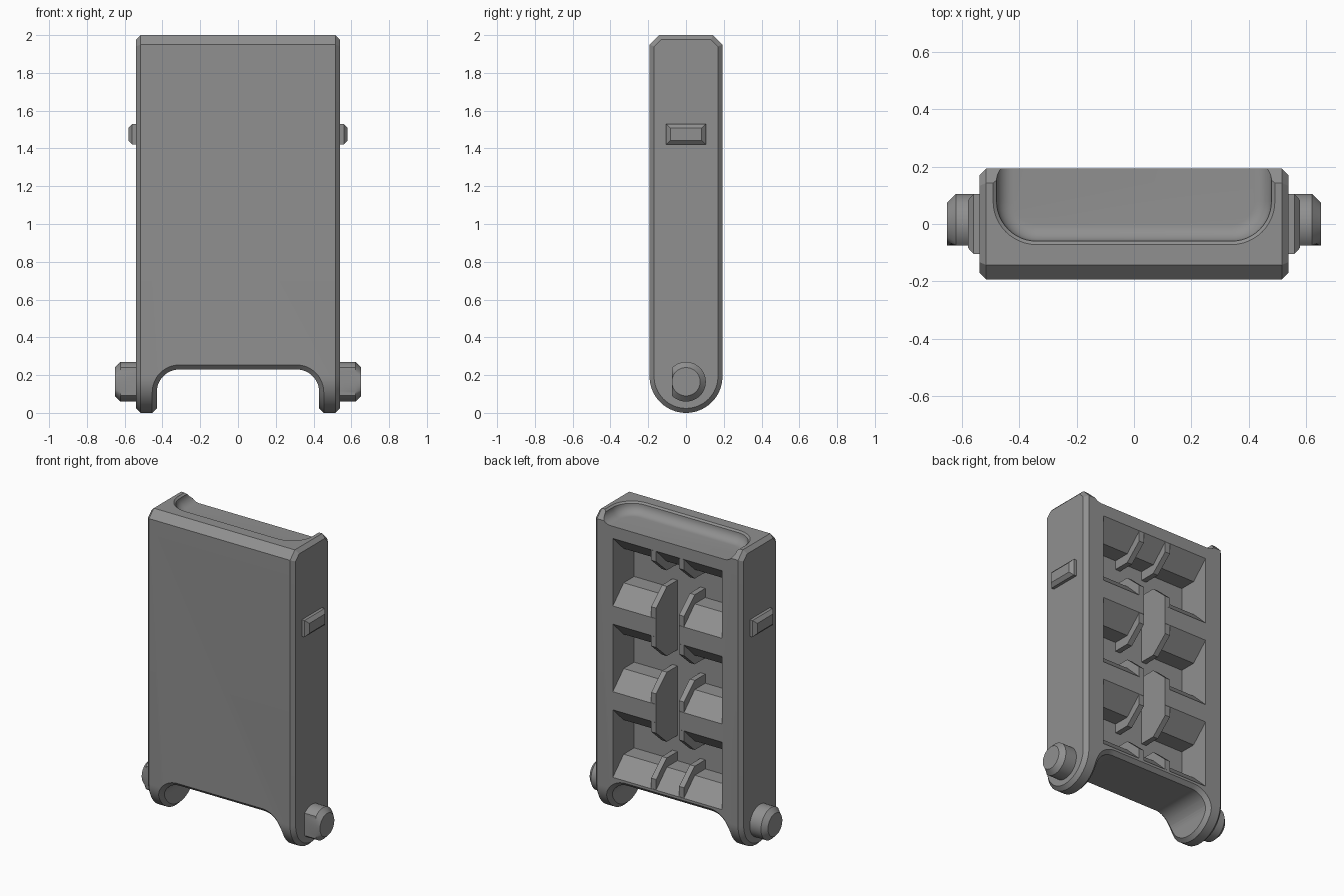
import bpy, bmesh, math

if "Cube" in bpy.data.objects:
    bpy.data.objects.remove(bpy.data.objects["Cube"])

grey = bpy.data.materials.new("plain grey")
grey.diffuse_color = (0.28, 0.28, 0.28, 1)
grey.use_nodes = True
grey.node_tree.nodes["Principled BSDF"].inputs["Base Color"].default_value = grey.diffuse_color


def loft(name, rings):
    """Closed solid through equally long rings of points."""
    bm = bmesh.new()
    vs = [[bm.verts.new(p) for p in r] for r in rings]
    n = len(vs[0])
    for a, b in zip(vs, vs[1:]):
        for i in range(n):
            j = (i + 1) % n
            bm.faces.new((a[i], a[j], b[j], b[i]))
    bm.faces.new(vs[0])
    bm.faces.new(vs[-1])
    bmesh.ops.recalc_face_normals(bm, faces=bm.faces)
    me = bpy.data.meshes.new(name)
    bm.to_mesh(me)
    bm.free()
    me.materials.append(grey)
    ob = bpy.data.objects.new(name, me)
    bpy.context.collection.objects.link(ob)
    return ob


def prism_x(name, yz, x0, x1):
    return loft(name, [[(x, y, z) for y, z in yz] for x in (x0, x1)])


def arc(cx, cy, r, a0, a1, n):
    return [(cx + r * math.cos(math.radians(a0 + (a1 - a0) * i / n)),
             cy + r * math.sin(math.radians(a0 + (a1 - a0) * i / n))) for i in range(n + 1)]


def apply(ob, mod):
    bpy.context.view_layer.objects.active = ob
    bpy.ops.object.modifier_apply(modifier=mod.name)


def cut(ob, cutter):
    m = ob.modifiers.new("cut", 'BOOLEAN')
    m.operation, m.solver, m.object = 'DIFFERENCE', 'EXACT', cutter
    apply(ob, m)
    bpy.data.objects.remove(cutter)


def smooth(ob):
    bpy.ops.object.select_all(action='DESELECT')
    ob.select_set(True)
    bpy.context.view_layer.objects.active = ob
    bpy.ops.object.shade_smooth_by_angle(angle=math.radians(25))


# Body: round-bottomed slab with chamfered top
side = arc(0, 0.193, 0.193, 180, 360, 32) + [(0.193, 1.95), (0.143, 2), (-0.143, 2), (-0.193, 1.95)]
body = prism_x("body", side, -0.54, 0.54)

# Hinge notch between the two lugs
notch = [(-0.43, -0.1)] + arc(-0.31, 0.11, 0.12, 180, 90, 12) + arc(0.31, 0.11, 0.12, 90, 0, 12) + [(0.43, -0.1)]
cut(body, loft("notch", [[(x, y, z) for x, z in notch] for y in (-0.4, 0.4)]))

# Narrow chamfer on every sharp edge
bev = body.modifiers.new("chamfer", 'BEVEL')
bev.width, bev.segments, bev.limit_method = 0.024, 1, 'ANGLE'
bev.angle_limit, bev.use_clamp_overlap = math.radians(60), False
apply(body, bev)


# Shallow filleted pocket in the top, open to the back
def pocket_ring(inset, z):
    r, hx, y0 = 0.14 - inset, 0.48 - inset, -0.06 + inset
    pts = arc(-hx + r, y0 + r, r, 180, 270, 12) + arc(hx - r, y0 + r, r, 270, 360, 12)
    return [(x, y, z) for x, y in pts + [(hx, 0.5), (-hx, 0.5)]]


fillet = [(0.06 * (1 - math.cos(a)), 1.99 - 0.06 * math.sin(a))
          for a in [math.pi / 2 * i / 8 for i in range(9)]]
cut(body, loft("pocket", [pocket_ring(-0.03, 2.03), pocket_ring(-0.012, 2.0)]
               + [pocket_ring(i, z) for i, z in fillet]))

# Three stepped cells in the back, and a channel joining them
BOT, TOP, RIB, FLOOR = 0.27, 1.85, 0.12, -0.03
cell = (TOP - BOT - 2 * RIB) / 3


def cell_profile(z0, z1):
    low = [(0.3, z0), (0.193, z0), (0.08, z0 + 0.11), (FLOOR, z0 + 0.11)]
    return low + [(y, z0 + z1 - z) for y, z in reversed(low)]


for k in range(3):
    z0 = BOT + k * (cell + RIB)
    cut(body, prism_x("cell", cell_profile(z0, z0 + cell), -0.4, 0.4))
cut(body, prism_x("channel", cell_profile(BOT, TOP), -0.085, 0.085))
smooth(body)

# Paired fins crossing each rib and the window ends
for k in range(4):
    c = BOT - RIB / 2 + k * (cell + RIB)
    half = [(0.192, 0.13), (0.08, 0.23), (FLOOR - 0.02, 0.23)]
    prof = [(y, c - h) for y, h in half] + [(y, c + h) for y, h in reversed(half)]
    prof = [(y, min(max(z, BOT - 0.01), TOP + 0.02)) for y, z in prof]
    for s in (-1, 1):
        prism_x("fin", prof, s * 0.084, s * 0.12)

for s in (-1, 1):
    # Hinge pin with chamfered end and a flat on the front side
    rings = []
    for x, r in ((0.5, 0.105), (0.622, 0.105), (0.652, 0.075)):
        rings.append([(s * x, max(y, -0.075), z) for y, z in arc(0, 0.165, r, 0, 352.5, 47)])
    smooth(loft("hinge_pin", rings))
    # Side latch tab
    rings = []
    for x, i in ((0.5, 0), (0.56, 0), (0.58, 0.022)):
        a, b, c = 0.105 - i, 1.42 + i, 1.53 - i
        rings.append([(s * x, -a, b), (s * x, a, b), (s * x, a, c), (s * x, -a, c)])
    loft("latch_tab", rings)
